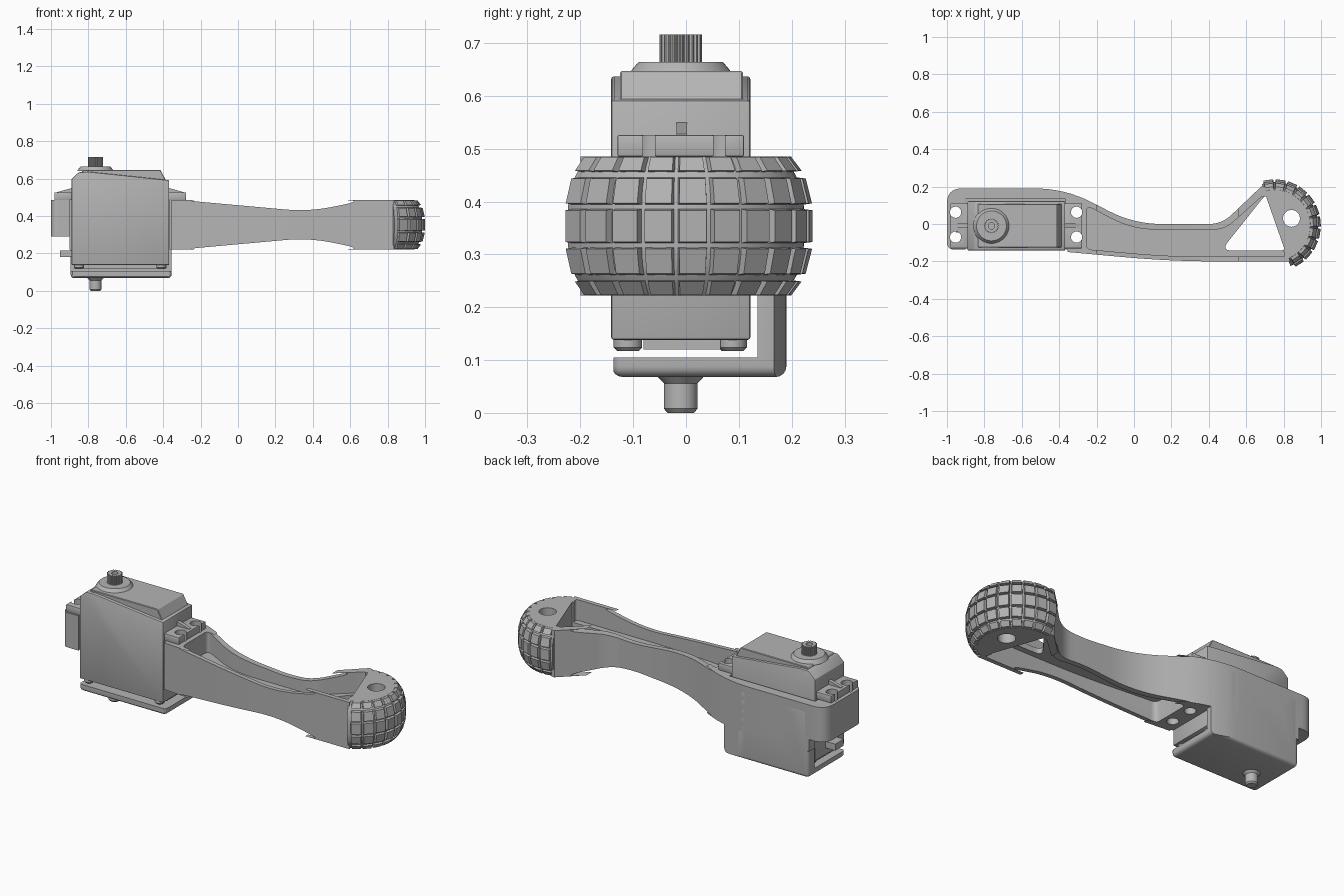
import bpy, bmesh, math
from mathutils import Vector

if "Cube" in bpy.data.objects:
    bpy.data.objects.remove(bpy.data.objects["Cube"], do_unlink=True)

grey = bpy.data.materials.new("grey_plastic")
grey.use_nodes = True
GREY = (0.46, 0.46, 0.46, 1)
grey.diffuse_color = GREY
grey.node_tree.nodes["Principled BSDF"].inputs["Base Color"].default_value = GREY


def finish(name, bm):
    bmesh.ops.recalc_face_normals(bm, faces=bm.faces[:])
    me = bpy.data.meshes.new(name)
    bm.to_mesh(me)
    bm.free()
    me.materials.append(grey)
    ob = bpy.data.objects.new(name, me)
    bpy.context.collection.objects.link(ob)
    return ob


def apply(ob, mod):
    bpy.context.view_layer.objects.active = ob
    bpy.ops.object.modifier_apply(modifier=mod.name)


def bevel(ob, width, segments=3):
    mod = ob.modifiers.new("bevel", 'BEVEL')
    mod.width, mod.segments, mod.limit_method = width, segments, 'ANGLE'
    apply(ob, mod)
    return ob


def boolean(ob, cutter, op='DIFFERENCE'):
    mod = ob.modifiers.new("bool", 'BOOLEAN')
    mod.object, mod.operation, mod.solver = cutter, op, 'EXACT'
    apply(ob, mod)
    bpy.data.objects.remove(cutter, do_unlink=True)


def fillet(points, n=8):
    """Round each (x, y, tangent length) corner of a closed outline."""
    out = []
    for i, p in enumerate(points):
        c = Vector(p[:2])
        if len(p) < 3:
            out.append(c)
            continue
        a, b = (Vector(points[j % len(points)][:2]) for j in (i - 1, i + 1))
        a, b = (c + (q - c).normalized() * p[2] for q in (a, b))
        for k in range(n + 1):
            t = k / n
            out.append(a * (1 - t) ** 2 + c * 2 * t * (1 - t) + b * t * t)
    return out


def prism(name, points, lo, hi, axis='z'):
    bm = bmesh.new()
    place = (lambda p, h: (p[0], p[1], h)) if axis == 'z' else (lambda p, h: (p[0], h, p[1]))
    low, high = ([bm.verts.new(place(p, h)) for p in points] for h in (lo, hi))
    bm.faces.new(low)
    bm.faces.new(high)
    for i in range(len(points)):
        bm.faces.new((low[i - 1], low[i], high[i], high[i - 1]))
    return finish(name, bm)


def box(name, x0, x1, y0, y1, z0, z1):
    return prism(name, [(x0, y0), (x1, y0), (x1, y1), (x0, y1)], z0, z1)


def lathe(name, profile, cx, cy, seg=32):
    bm = bmesh.new()
    rings = [[bm.verts.new((cx + r * math.cos(math.tau * i / seg),
                            cy + r * math.sin(math.tau * i / seg), z)) for i in range(seg)]
             for r, z in profile]
    for a, b in zip(rings, rings[1:]):
        for i in range(seg):
            bm.faces.new((a[i - 1], a[i], b[i], b[i - 1]))
    bm.faces.new(rings[0])
    bm.faces.new(rings[-1])
    return finish(name, bm)


def cylinder(x, y, r, z0, z1):
    return lathe("cutter", [(r, z0), (r, z1)], x, y)


MID = 0.3535   # mid height of the leg
HOLES = [(x, y) for x in (-0.954, -0.307) for y in (-0.07, 0.063)]

# Leg: top outline intersected with a side profile
outline = fillet([(-1, 0.19, 0.08), (-0.37, 0.19, 0.16), (0, 0, 0.15), (0.47, 0, 0.07),
                  (0.68, 0.2), (0.70, 0.2), (0.835, -0.2), (0.2, -0.2, 0.25),
                  (-0.355, -0.15), (-0.355, -0.137), (-1, -0.137, 0.04)])
leg = prism("leg", outline, 0, 0.6)
waist = fillet([(-0.3, -0.1315, 0.1), (0.38, -0.07, 0.13), (0.68, -0.1315, 0.12)])
side = [(-1.1, 0.29), (-0.9, 0.29), (-0.9, 0.222)] + [(p.x, MID + p.y) for p in waist]
side += [(1.1, 0.222), (1.1, 0.485)] + [(p.x, MID - p.y) for p in reversed(waist)] + [(-1.1, 0.485)]
boolean(leg, prism("cutter", side, -1, 1, 'y'), 'INTERSECT')
boolean(leg, box("cutter", -0.9, -0.365, -0.4, 0.135, 0, 1))

# Pockets above and below the web, then the triangular window
pocket = fillet([(-0.255, 0.1, 0.04), (-0.01, -0.03, 0.13), (0.485, -0.03, 0.06),
                 (0.692, 0.155, 0.02), (0.81, -0.175, 0.02), (0.2, -0.175, 0.2),
                 (-0.255, -0.135, 0.03)])
boolean(leg, prism("cutter", pocket, MID + 0.015, 1))
boolean(leg, prism("cutter", pocket, -1, MID - 0.015))
window = fillet([(0.465, -0.142, 0.06), (0.812, -0.142, 0.03), (0.71, 0.165, 0.04)])
boolean(leg, prism("cutter", window, -1, 1))
for x, y in HOLES:
    boolean(leg, cylinder(x, y, 0.03, 0, 1))

# Cradle plate and wall under the motor
cradle = bevel(box("cradle", -0.895, -0.355, -0.14, 0.19, 0.068, 0.46), 0.02, 4)
boolean(cradle, prism("cutter", outline, 0, 1), 'INTERSECT')
boolean(cradle, box("cutter", -1, -0.3, -0.4, 0.135, 0.105, 1))
PX, PY = -0.762, -0.01
pin = lathe("pivot_pin", [(0.045, 0.07), (0.032, 0.056), (0.032, 0.008), (0.025, 0)], PX, PY)

# Foot: barrel cut off by a slanted plane
FX, FY, FR = 0.752, -0.008, 0.248


def bulge(dz):
    return FR - 0.04 * abs(dz / 0.13) ** 3


steps = [-0.1315 + 0.263 * i / 14 for i in range(15)]
foot = lathe("foot", [(bulge(d) - 0.016, MID + d) for d in steps], FX, FY, 72)
boolean(foot, prism("cutter", [(0.67, 0.25), (0.845, -0.25), (1.2, -0.4), (1.2, 0.4)], 0, 1), 'INTERSECT')
boolean(foot, cylinder(0.842, 0.03, 0.045, 0, 1))

# Tread blocks, tapered towards their outer faces
bm = bmesh.new()
for z0, z1 in ((-0.1305, -0.105), (-0.09, -0.043), (-0.03, 0.03), (0.043, 0.09), (0.105, 0.1305)):
    for k in range(-4, 7):
        corners = []
        for depth, half, grow in ((0, 6, 0), (0.022, 7.2, 0.003)):
            for z in (max(z0 - grow, -0.131), min(z1 + grow, 0.131)):
                for s in (-1, 1):
                    a = math.radians(5 + 15.5 * k + s * half)
                    r = bulge(z) - depth
                    corners.append(bm.verts.new((FX + r * math.cos(a), FY + r * math.sin(a), MID + z)))
        bmesh.ops.convex_hull(bm, input=corners)
tread = finish("tread_blocks", bm)

# Motor case with sloped top, base, lid and screws
case = bevel(prism("motor_case", [(-0.89, 0.138), (-0.368, 0.138), (-0.368, 0.592), (-0.80, 0.637),
                                  (-0.85, 0.635), (-0.89, 0.598)], -0.142, 0.122, 'y'), 0.006, 2)
base = box("motor_base", -0.87, -0.39, -0.08, 0.065, 0.12, 0.145)
lid = bevel(prism("motor_lid", [(-0.855, 0.59), (-0.83, 0.647), (-0.415, 0.647), (-0.385, 0.59)],
                  -0.125, 0.108, 'y'), 0.003, 1)
for x in (-0.85, -0.41):
    for y in (-0.11, 0.088):
        lathe("case_screw", [(0.02, 0.117), (0.027, 0.124), (0.027, 0.145)], x, y, 20)
boss = lathe("shaft_boss", [(0.098, 0.64), (0.092, 0.65), (0.08, 0.664)], PX, PY, 48)
box("cable_plug", -0.952, -0.88, -0.045, 0.03, 0.18, 0.217)

# Toothed output shaft with a bore
teeth = 22
star = []
for i in range(teeth * 4):
    r = 0.040 if i % 4 < 2 else 0.035
    a = math.tau * i / (teeth * 4)
    star.append((PX + r * math.cos(a), PY + r * math.sin(a)))
shaft = prism("output_shaft", star, 0.655, 0.716)
boolean(shaft, cylinder(PX, PY, 0.017, 0.69, 1))

# Mounting ears with open slots and a stiffening rib
for end, inner in ((-0.982, -0.88), (-0.278, -0.375)):
    ear = bevel(box("mounting_ear", min(end, inner), max(end, inner), -0.13, 0.11, 0.485, 0.526), 0.004, 2)
    for x, y in HOLES:
        if abs(x - end) < 0.1:
            boolean(ear, cylinder(x, y, 0.03, 0.4, 1))
            far = end + (end - inner)
            boolean(ear, box("cutter", min(x, far), max(x, far), y - 0.011, y + 0.011, 0.4, 1))
    tip = end + (inner - end) * 0.15
    prism("ear_rib", [(inner, 0.51), (tip, 0.51), (tip, 0.528), (inner, 0.552)], -0.018, 0.002, 'y')

# Smooth shading with sharp edges kept
for ob in bpy.context.collection.objects:
    if ob.type == 'MESH' and grey.name in ob.data.materials:
        bpy.ops.object.select_all(action='DESELECT')
        ob.select_set(True)
        bpy.context.view_layer.objects.active = ob
        bpy.ops.object.shade_smooth_by_angle(angle=math.radians(25))
